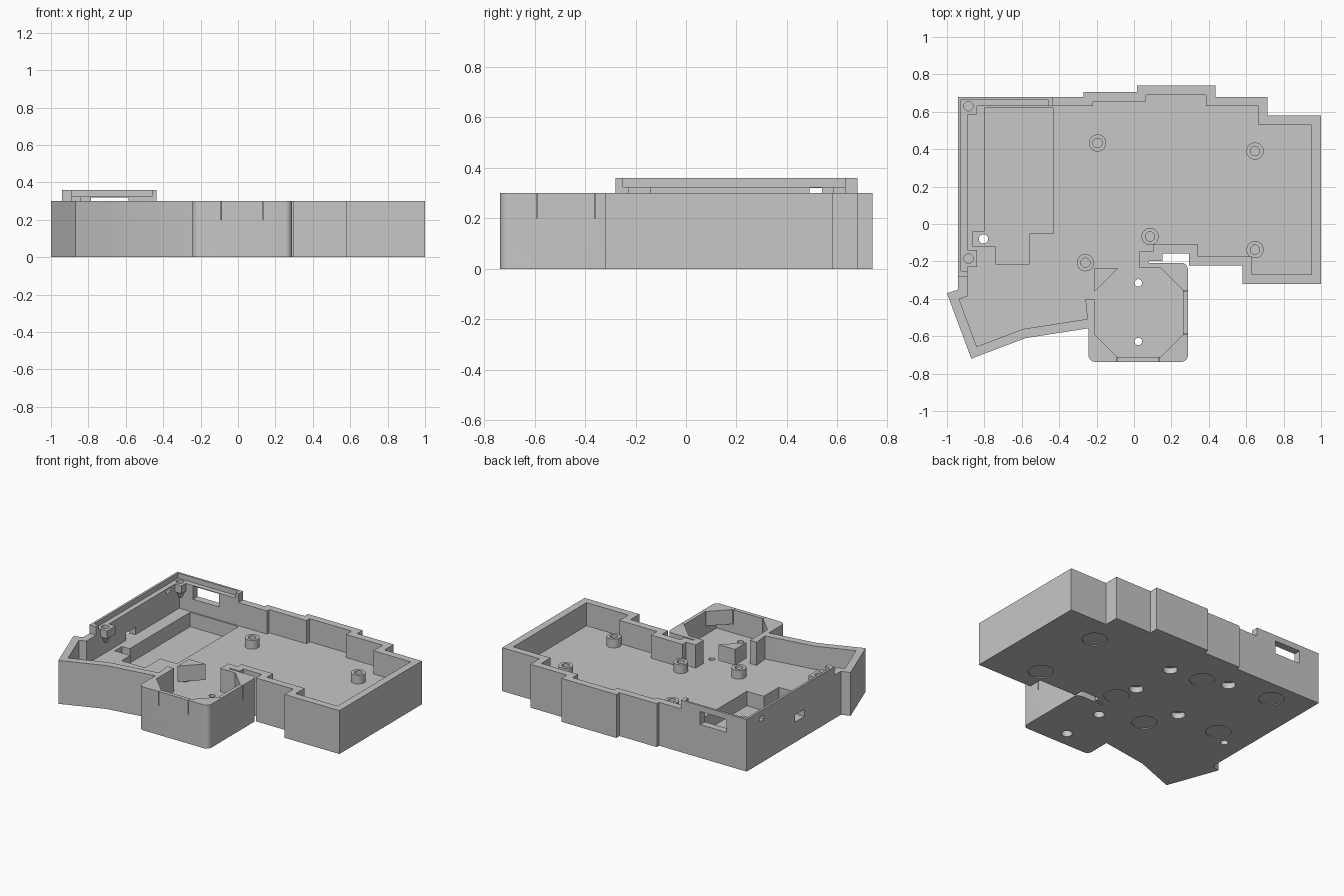
import bpy
from math import radians
from mathutils import Vector

cube = bpy.data.objects.get("Cube")
if cube:
    bpy.data.objects.remove(cube, do_unlink=True)

FLOOR, RIM, LEDGE, LIP, WALL = .14, .3, .325, .36, .05

grey = bpy.data.materials.new("plain_grey")
grey.use_nodes = True
grey.diffuse_color = (.57, .57, .57, 1)
grey.node_tree.nodes["Principled BSDF"].inputs["Base Color"].default_value = grey.diffuse_color


def prism(name, outline, low, high):
    """Extrude a flat outline from height low to height high."""
    count = len(outline)
    verts = [(x, y, z) for z in (low, high) for x, y in outline]
    sides = [(i, (i + 1) % count, (i + 1) % count + count, i + count) for i in range(count)]
    area = sum(a[0] * b[1] - b[0] * a[1] for a, b in zip(outline, outline[1:] + outline[:1]))
    faces = sides + [tuple(reversed(range(count))), tuple(range(count, count * 2))]
    if area < 0:
        faces = [tuple(reversed(face)) for face in faces]
    mesh = bpy.data.meshes.new(name)
    mesh.from_pydata(verts, [], faces)
    mesh.materials.append(grey)
    obj = bpy.data.objects.new(name, mesh)
    bpy.context.collection.objects.link(obj)
    return obj


def block(name, left, right, front, back, low, high):
    corners = [(left, front), (right, front), (right, back), (left, back)]
    return prism(name, corners, low, high)


def cylinder(name, centre, radius, low, high, top_radius=None):
    bpy.ops.mesh.primitive_cone_add(
        vertices=32, radius1=radius, radius2=radius if top_radius is None else top_radius,
        depth=high - low, location=(*centre, (low + high) / 2))
    obj = bpy.context.object
    obj.name = name
    obj.data.materials.append(grey)
    return obj


def combine(target, tool, operation):
    """Apply a boolean and discard the tool shape."""
    modifier = target.modifiers.new("boolean", "BOOLEAN")
    modifier.operation = operation
    modifier.solver = "EXACT"
    modifier.object = tool
    bpy.context.view_layer.objects.active = target
    bpy.ops.object.modifier_apply(modifier=modifier.name)
    bpy.data.objects.remove(tool, do_unlink=True)


def cut(target, tool):
    combine(target, tool, "DIFFERENCE")


def join(target, tool):
    combine(target, tool, "UNION")


def inset(outline, distance):
    """Offset a clockwise outline inwards with mitred corners."""
    points = [Vector(p) for p in outline]
    result = []
    for before, here, after in zip(points[-1:] + points[:-1], points, points[1:] + points[:1]):
        first, second = (here - before).normalized(), (after - here).normalized()
        normal_a = Vector((first.y, -first.x))
        normal_b = Vector((second.y, -second.x))
        shift = (normal_a + normal_b) * distance / (1 + normal_a.dot(normal_b))
        result.append(tuple(here + shift))
    return result


# Stepped tray outline, clockwise from the back corner by the controller
back_steps = [(-.94, .68), (-.27, .68), (-.27, .705), (.015, .705), (.015, .74), (.435, .74),
              (.435, .68), (.715, .68), (.715, .58), (1, .58)]
front_steps = [(1, -.32), (.58, -.32), (.58, -.223), (.293, -.223), (.293, -.158),
               (.152, -.158), (.152, -.198), (.08, -.198)]
module_opening = [(.08, -.29), (-.16, -.29), (-.16, -.45), (-.205, -.45), (-.195, -.55)]
thumb_area = [(-.58, -.61), (-.87, -.72), (-1, -.37), (-.94, -.35)]
tray = back_steps + front_steps + module_opening + thumb_area
case = prism("case", tray, 0, RIM)

# Rounded square housing at the front
housing = block("housing", -.243, .288, -.737, -.208, 0, RIM)
bevel = housing.modifiers.new("round", "BEVEL")
bevel.width, bevel.segments, bevel.limit_method = .035, 6, "WEIGHT"
weights = housing.data.attributes.new("bevel_weight_edge", "FLOAT", "EDGE")
for edge in housing.data.edges:
    a, b = (housing.data.vertices[i].co for i in edge.vertices)
    weights.data[edge.index].value = float(abs(a.z - b.z) > RIM / 2)
join(case, housing)

# Raised lip around the controller corner
lip = [(-.94, -.28), (-.94, .68), (-.437, .68), (-.437, .63), (-.89, .63), (-.89, -.28)]
join(case, prism("lip", lip, RIM - WALL, LIP))

# Main cavity, square well and controller pocket
cut(case, prism("cavity", inset(tray, WALL), FLOOR, 1))
west, east, south, north = -.21, .263, -.71, -.235
cut(case, block("well", west, east, south, north, FLOOR, 1))
pocket = [(-.8, .62), (-.43, .62), (-.43, -.05), (-.56, -.05), (-.56, -.215), (-.74, -.215),
          (-.74, -.12), (-.86, -.12), (-.86, -.04), (-.8, -.04)]
cut(case, prism("pocket", pocket, .04, FLOOR + WALL))

# Triangular ledges across the upper corners of the well
for x, y, side, end in ((east, north, 1, 1), (east, south, 1, -1), (west, south, -1, -1)):
    x, y = x + side * .01, y + end * .01
    join(case, prism("corner", [(x, y), (x - side * .14, y), (x, y - end * .14)], .2, RIM))
prism("corner_ledge", [(west, north - .125), (west, north), (west + .125, north)], .19, RIM)

# Cover ledge and wall openings
cut(case, block("ledge", -.925, -.46, -.25, .665, LEDGE, 1))
cut(case, block("port", -.785, -.585, .6, .8, .23, .32))
cut(case, block("slit", -1, -.85, .49, .54, .29, .32))
cut(case, block("switch", -1, -.85, .05, .15, FLOOR, .19))

# Thin slits in the housing walls
for x in (-.09, .135):
    cut(case, block("slit", x - .001, x + .001, -.8, -.7, .2, 1))
for y in (-.59, -.36):
    cut(case, block("slit", .25, .3, y - .001, y + .001, .2, 1))

# Shallow foot recesses, magnet holes and through holes
posts = [(.647, .39), (.647, -.137), (.086, -.067), (-.195, .433), (-.26, -.207)]
for spot in posts + [(-.68, .53), (-.69, 0)]:
    cut(case, cylinder("foot", spot, .08, -.1, .006))
for spot in [(.05, .08), (.04, .4), (-.36, .49), (-.36, 0)]:
    cut(case, cylinder("magnet", spot, .045, -.1, .04))
for spot in [(.023, -.315), (.023, -.628)]:
    cut(case, cylinder("screw", spot, .02, -.1, FLOOR + .1))
    cut(case, cylinder("head", spot, .035, -.1, .04))
cut(case, cylinder("reset", (-.805, -.08), .025, -.1, .1))

# Screw posts on the floor
smooth = [case]
for spot in posts:
    post = cylinder("screw_post", spot, .046, FLOOR - .01, .2)
    cut(post, cylinder("bore", spot, .025, FLOOR, 1))
    smooth.append(post)

# Cover bosses on the side wall, level with the ledge
for name, y in (("back_boss", .63), ("front_boss", -.185)):
    boss = block(name, -.91, -.84, y - .045, y + .045, .27, LEDGE)
    for part in (boss, case):
        cut(part, cylinder("bore", (-.885, y), .025, .29, 1))
    smooth += [boss, cylinder(name + "_support", (-.88, y), .01, .22, .27, .035)]

for obj in smooth:
    bpy.ops.object.select_all(action="DESELECT")
    obj.select_set(True)
    bpy.context.view_layer.objects.active = obj
    bpy.ops.object.shade_smooth_by_angle(angle=radians(30))
